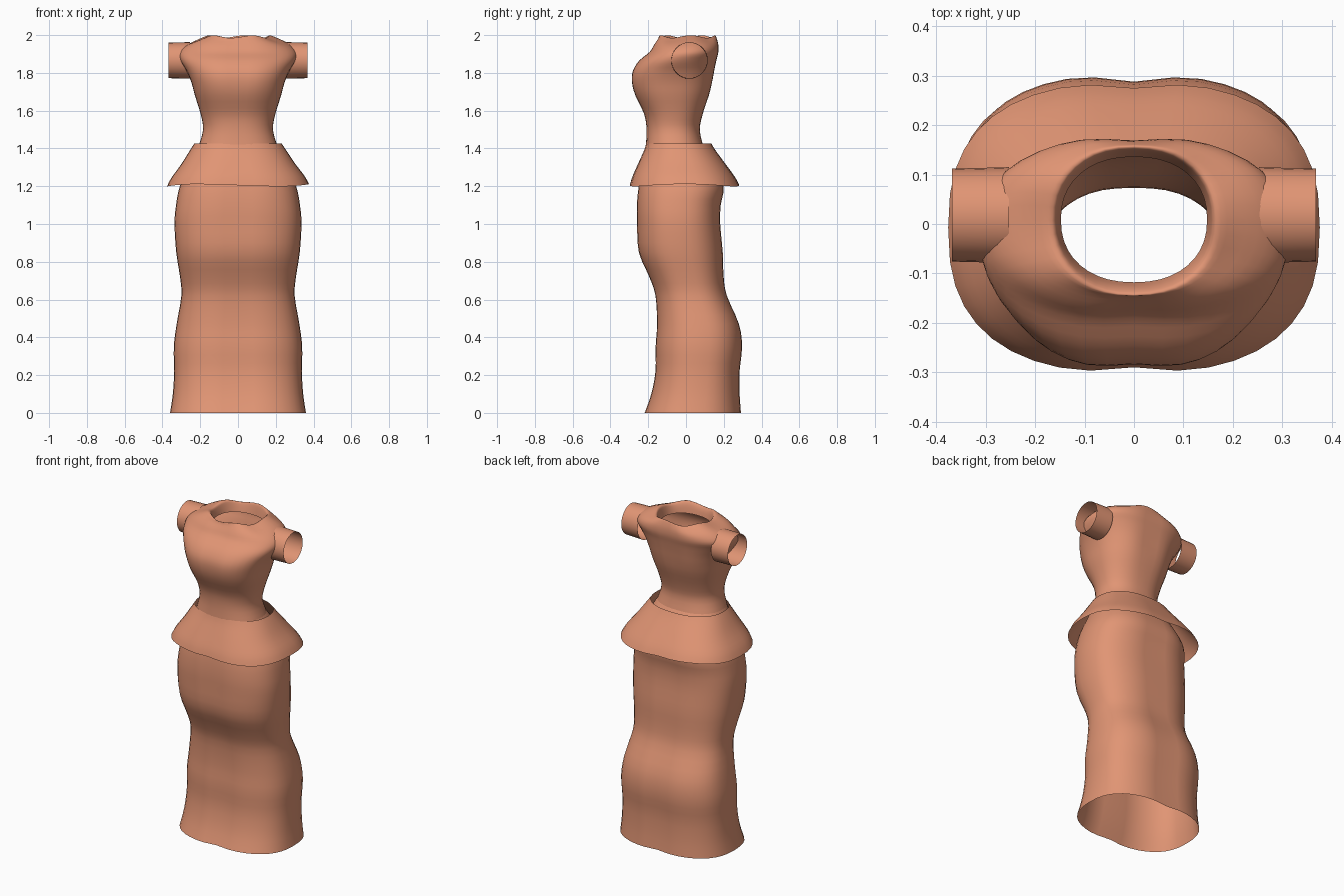
import bpy, bmesh, math
from mathutils import Matrix

SEG = 40
fabric = bpy.data.materials.new("terracotta fabric")
fabric.diffuse_color = (0.75, 0.30, 0.175, 1)


def finish(name, bm):
    mesh = bpy.data.meshes.new(name)
    bm.to_mesh(mesh)
    bm.free()
    mesh.materials.append(fabric)
    ob = bpy.data.objects.new(name, mesh)
    bpy.context.collection.objects.link(ob)
    mesh.shade_smooth()
    return ob


def smooth_rows(rows, steps):
    """Catmull-Rom interpolation between the key sections."""
    out = []
    for i in range(len(rows) - 1):
        a, b, c, d = (rows[max(0, min(len(rows) - 1, i + k))] for k in (-1, 0, 1, 2))
        for s in range(steps):
            t = s / steps
            out.append([q + 0.5 * t * (r - p + t * (2 * p - 5 * q + 4 * r - u
                        + t * (3 * (q - r) + u - p))) for p, q, r, u in zip(a, b, c, d)])
    return out + [list(rows[-1])]


def loft(name, rows, steps=3, ripple=None):
    """Rows: z, half width, front y, back y, centre dent, roundness power."""
    bm = bmesh.new()
    rings = []
    for z, w, front, back, dent, power in smooth_rows(rows, steps):
        ring = []
        for k in range(SEG):
            a = 2 * math.pi * k / SEG
            c, s = math.cos(a), math.sin(a)
            x = w * math.copysign(abs(c) ** power, c)
            y = (back - front) / 2 * math.copysign(abs(s) ** power, s)
            y -= math.copysign(dent, s) * math.exp(-(x / 0.07) ** 2) if abs(s) > 0.3 else 0
            dz = ripple(a, z) if ripple else 0
            ring.append(bm.verts.new((x, y + (front + back) / 2, z + dz)))
        rings.append(ring)
    for lo, hi in zip(rings, rings[1:]):
        for k in range(SEG):
            n = (k + 1) % SEG
            bm.faces.new((lo[k], lo[n], hi[n], hi[k]))
    return finish(name, bm)


# Long skirt, open at the hem and running up under the peplum
loft("skirt", [
    (0.00, 0.360, -0.225, 0.297, 0.015, 0.78),
    (0.10, 0.345, -0.190, 0.290, 0.015, 0.78),
    (0.22, 0.338, -0.168, 0.290, 0.015, 0.78),
    (0.35, 0.340, -0.167, 0.303, 0.015, 0.78),
    (0.47, 0.325, -0.160, 0.287, 0.015, 0.78),
    (0.62, 0.300, -0.168, 0.223, 0.012, 0.80),
    (0.72, 0.307, -0.200, 0.205, 0.010, 0.80),
    (0.85, 0.327, -0.255, 0.200, 0.010, 0.80),
    (1.00, 0.336, -0.265, 0.187, 0.012, 0.80),
    (1.10, 0.328, -0.266, 0.190, 0.012, 0.80),
    (1.20, 0.308, -0.256, 0.205, 0.010, 0.80),
    (1.32, 0.255, -0.230, 0.155, 0.005, 0.85),
    (1.42, 0.206, -0.212, 0.090, 0.003, 0.88)])

# Flared peplum over the hips, slightly loose at the waist
loft("peplum", [
    (1.205, 0.376, -0.302, 0.287, 0.012, 0.78),
    (1.25, 0.352, -0.288, 0.262, 0.010, 0.78),
    (1.32, 0.300, -0.258, 0.212, 0.008, 0.80),
    (1.39, 0.255, -0.226, 0.160, 0.004, 0.85),
    (1.425, 0.232, -0.213, 0.137, 0.002, 0.88)],
    ripple=lambda a, z: 0.006 * math.cos(3 * a) * (1.425 - z) / 0.22)


# Bodice from waist to bust, shoulders and rolled neckline
def neck_ripple(a, z):
    return 0.007 * math.sin(5 * a + 1) * max(0, min(1, (z - 1.93) / 0.05))


loft("bodice", [
    (1.42, 0.206, -0.215, 0.092, 0.003, 0.88),
    (1.50, 0.185, -0.212, 0.076, 0.003, 0.90),
    (1.58, 0.197, -0.225, 0.092, 0.004, 0.88),
    (1.68, 0.228, -0.275, 0.128, 0.008, 0.85),
    (1.75, 0.247, -0.295, 0.147, 0.012, 0.84),
    (1.81, 0.272, -0.290, 0.158, 0.012, 0.86),
    (1.865, 0.305, -0.255, 0.168, 0.010, 0.90),
    (1.91, 0.312, -0.200, 0.178, 0.010, 0.88),
    (1.95, 0.272, -0.175, 0.178, 0.010, 0.88),
    (1.98, 0.205, -0.152, 0.166, 0.004, 0.88),
    (1.992, 0.166, -0.143, 0.156, 0.0, 0.90),
    (1.97, 0.155, -0.128, 0.146, 0.0, 0.90),
    (1.93, 0.148, -0.118, 0.136, 0.0, 0.90)], ripple=neck_ripple)

# Short open cap sleeves
for side, name in ((1, "right_sleeve"), (-1, "left_sleeve")):
    bm = bmesh.new()
    bmesh.ops.create_cone(bm, cap_ends=False, segments=28, radius1=0.097,
                          radius2=0.094, depth=0.115)
    bm.transform(Matrix.Translation((side * 0.3105, 0.018, 1.866))
                 @ Matrix.Rotation(side * math.pi / 2, 4, 'Y'))
    finish(name, bm)
